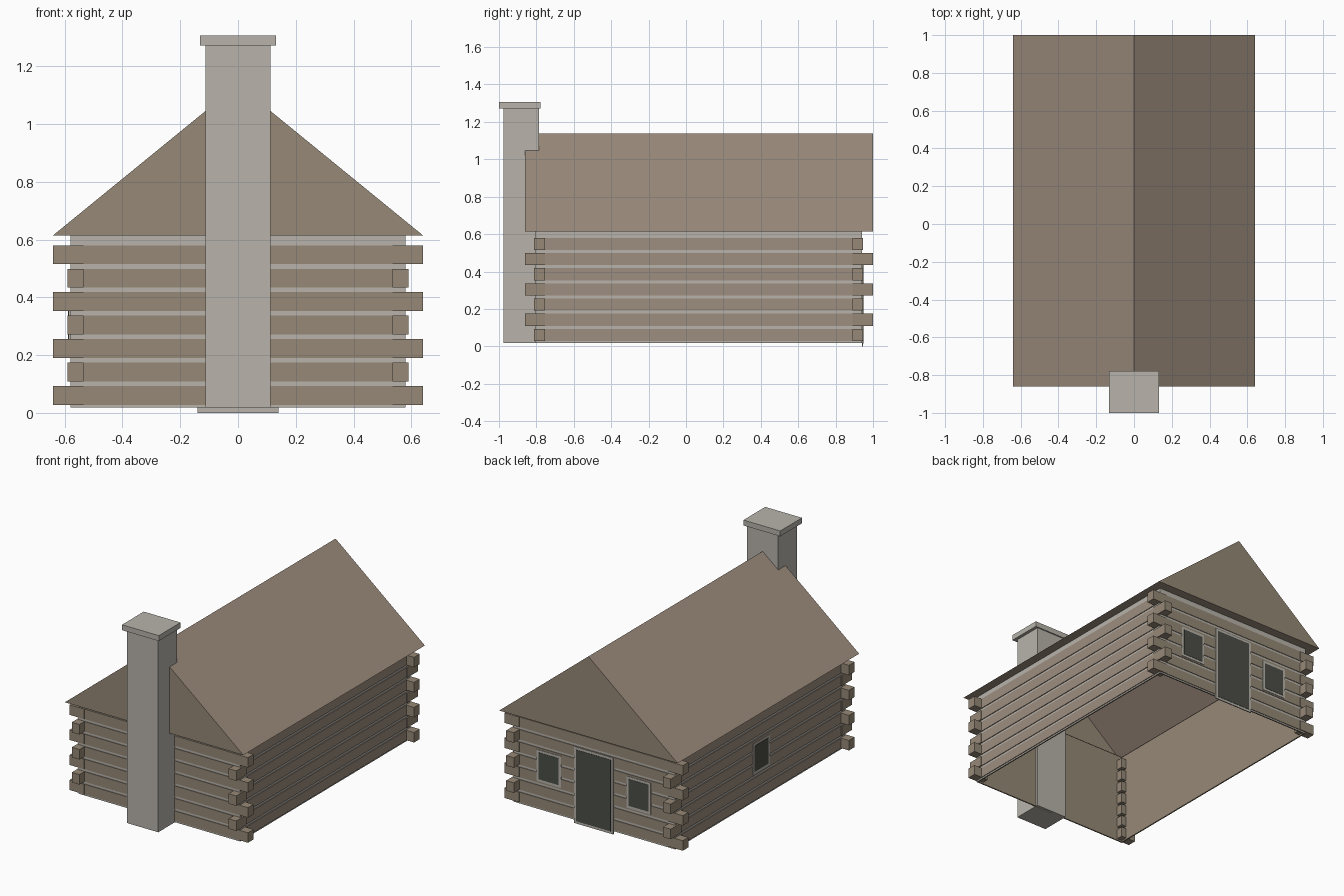
import bpy, bmesh

old = bpy.data.objects.get("Cube")
if old:
    bpy.data.objects.remove(old, do_unlink=True)


def material(name, rgb):
    m = bpy.data.materials.new(name)
    m.use_nodes = True
    m.diffuse_color = (*rgb, 1)
    m.node_tree.nodes["Principled BSDF"].inputs["Base Color"].default_value = (*rgb, 1)
    return m


stone = material("pale stone", (0.48, 0.456, 0.407))
timber = material("weathered timber", (0.305, 0.25, 0.184))
warm = material("warm timber", (0.337, 0.266, 0.209))
dark = material("dark opening", (0.072, 0.076, 0.061))


def make(name, bm, *mats):
    bmesh.ops.recalc_face_normals(bm, faces=bm.faces)
    me = bpy.data.meshes.new(name)
    bm.to_mesh(me)
    bm.free()
    for m in mats:
        me.materials.append(m)
    ob = bpy.data.objects.new(name, me)
    bpy.context.collection.objects.link(ob)
    return ob


def add_box(bm, x, y, z):
    """Box from (min, max) pairs."""
    vs = bmesh.ops.create_cube(bm, size=1)["verts"]
    for v in vs:
        v.co = [(a + b) / 2 + c * abs(b - a) for c, (a, b) in zip(v.co, (x, y, z))]


def box(name, mat, x, y, z):
    bm = bmesh.new()
    add_box(bm, x, y, z)
    return make(name, bm, mat)


# Main outlines
WX, Y0, Y1 = 0.58, -0.806, 0.94      # wall planes
FLOOR, EAVE, RIDGE = 0.018, 0.615, 1.137
RX, R0, R1 = 0.64, -0.86, 1.0        # roof extents
CX, C0, C1 = 0.535, -0.755, 0.89     # inner edges of the corner logs

# Walls: pale chinking outside, timber inside
bm = bmesh.new()
add_box(bm, (-WX, WX), (Y0, Y1), (FLOOR, EAVE))
bmesh.ops.recalc_face_normals(bm, faces=bm.faces)
bmesh.ops.delete(bm, geom=[f for f in bm.faces if abs(f.normal.z) > 0.5],
                 context='FACES_ONLY')
walls = make("walls", bm, stone, timber)
sol = walls.modifiers.new("thickness", 'SOLIDIFY')
sol.thickness = 0.012
sol.offset = -1
sol.material_offset = 1
sol.material_offset_rim = 1

# Logs: seven courses, the corner ends alternating in direction
end_logs, side_logs, corners = bmesh.new(), bmesh.new(), bmesh.new()
for i in range(7):
    z = (0.028 + i * 0.0812, 0.093 + i * 0.0812)
    add_box(end_logs, (-CX, CX), (Y0 - 0.004, Y0 + 0.008), z)
    add_box(end_logs, (-CX, CX), (Y1 - 0.008, Y1 + 0.004), z)
    cross = i % 2 == 0
    for s in (-1, 1):
        add_box(side_logs, sorted((s * (WX - 0.008), s * (WX + 0.005))), (C0, C1), z)
        x = sorted((s * CX, s * (RX if cross else WX + 0.01)))
        add_box(corners, x, (Y0 - 0.006 if cross else R0, C0), z)
        add_box(corners, x, (C1, Y1 + 0.007 if cross else R1), z)
make("front_and_back_logs", end_logs, timber)
make("side_logs", side_logs, warm)
make("corner_log_ends", corners, timber)

# Roof: hollow gable with a flat soffit around the walls
bm = bmesh.new()


def ring(x, a, b):
    return [bm.verts.new((px, py, EAVE)) for px, py in ((-x, a), (x, a), (x, b), (-x, b))]


outer = ring(RX, R0, R1)
inner = ring(WX - 0.012, Y0 + 0.012, Y1 - 0.012)
front, back = (bm.verts.new((0, y, RIDGE)) for y in (R0, R1))
o = outer
for face in ((o[1], o[2], back, front), (o[3], o[0], front, back),
             (o[0], o[1], front), (o[2], o[3], back)):
    bm.faces.new(face)
for i in range(4):
    j = (i + 1) % 4
    bm.faces.new((outer[j], outer[i], inner[i], inner[j]))
bm.normal_update()
for f in bm.faces:
    f.material_index = 1 if abs(f.normal.y) > 0.5 else 0
make("roof", bm, warm, timber)

# Chimney
box("chimney_shaft", stone, (-0.112, 0.112), (-0.977, -0.785), (FLOOR, 1.272))
box("chimney_cap", stone, (-0.132, 0.132), (-1.0, -0.777), (1.272, 1.307))


# Door and windows: thin framed plates
def opening(name, u, z, side=False, border=0.016):
    for part, mat, inset, depth in (("frame", stone, 0, 0.007), ("pane", dark, border, 0.009)):
        span = (u[0] + inset, u[1] - inset)
        height = (z[0] + inset, z[1] - inset)
        if side:
            box(f"{name}_{part}", mat, (-WX - depth, -WX), span, height)
        else:
            box(f"{name}_{part}", mat, span, (Y1, Y1 + depth), height)


opening("door", (-0.14, 0.14), (0, 0.495))
opening("back_window_left", (0.235, 0.41), (0.2, 0.405))
opening("back_window_right", (-0.41, -0.235), (0.2, 0.405))
opening("side_window", (-0.022, 0.153), (0.2, 0.4), side=True)
